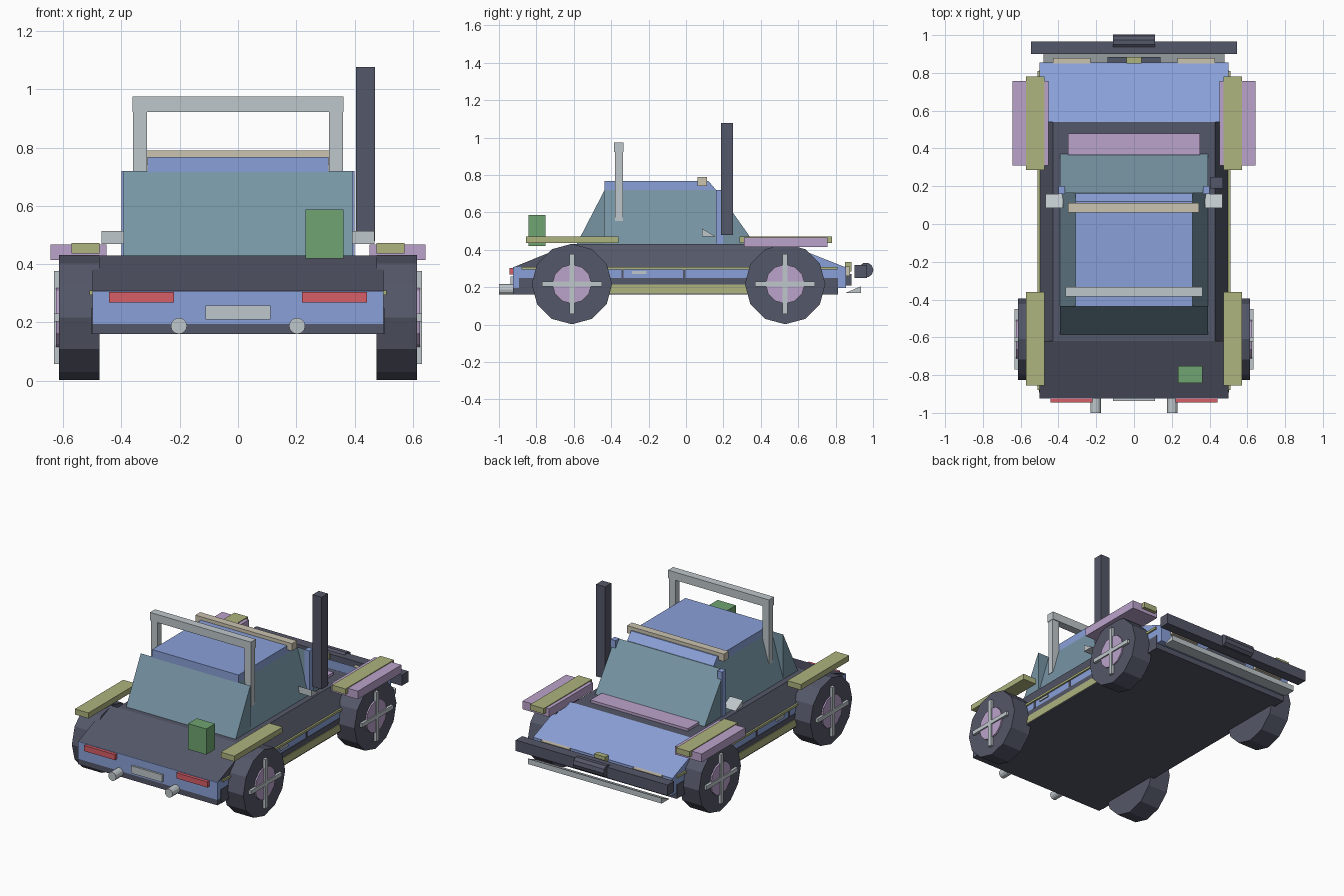
import bpy, math
from mathutils import Matrix, Vector

if "Cube" in bpy.data.objects:
    bpy.data.objects.remove(bpy.data.objects["Cube"])


def material(name, code):
    rgb = [int(code[i:i + 2], 16) / 255 for i in (0, 2, 4)]
    lin = [c / 12.92 if c < 0.04045 else ((c + 0.055) / 1.055) ** 2.4 for c in rgb]
    m = bpy.data.materials.new(name)
    m.diffuse_color = (*lin, 1)
    m.use_nodes = True
    m.node_tree.nodes["Principled BSDF"].inputs["Base Color"].default_value = m.diffuse_color
    return m


BLUE = material("body blue", "8AA0D8")
DARK = material("dark slate", "545768")
GLASS = material("glass teal", "7795A4")
OLIVE = material("olive trim", "AEB37E")
MAUVE = material("mauve trim", "BBA3CB")
GREEN = material("can green", "70A572")
RED = material("tail red", "D65E66")
METAL = material("light metal", "BFC7CB")
BEIGE = material("lamp beige", "CBC3B0")


def mesh(name, verts, faces, mat):
    me = bpy.data.meshes.new(name)
    me.from_pydata(verts, [], faces)
    me.materials.append(mat)
    ob = bpy.data.objects.new(name, me)
    bpy.context.collection.objects.link(ob)
    return ob


def box(name, x, y, z, mat):
    return prism(name, x, [(y[0], z[0]), (y[1], z[0]), (y[1], z[1]), (y[0], z[1])], mat)


def prism(name, x, profile, mat, top_inset=0):
    """Extrude a (y, z) profile along x; top_inset narrows its highest points."""
    n = len(profile)
    top = max(p[1] for p in profile)
    verts = []
    for side, xx in ((1, x[0]), (-1, x[1])):
        for y, z in profile:
            verts.append((xx + side * (top_inset if z == top else 0), y, z))
    faces = [tuple(range(n))[::-1], tuple(range(n, 2 * n))]
    faces += [(i, (i + 1) % n, n + (i + 1) % n, n + i) for i in range(n)]
    return mesh(name, verts, faces, mat)


def cylinder(name, center, radius, x_or_y, depth, mat, sides):
    bpy.ops.mesh.primitive_cylinder_add(vertices=sides, radius=radius, depth=depth)
    ob = bpy.context.object
    ob.name = name
    rot = Matrix.Rotation(math.pi / 2, 4, 'Y' if x_or_y == 'x' else 'X')
    ob.data.transform(Matrix.Translation(Vector(center)) @ rot)
    ob.data.materials.append(mat)
    return ob


def span(s, a, b):
    return tuple(sorted((s * a, s * b)))


# Lower body, tail, deck and hood
box("body", (-.5, .5), (-.925, .855), (.195, .308), BLUE)
box("chassis", (-.503, .503), (-.893, .813), (.16, .25), DARK)
box("rear_valance", (-.5, .5), (-.925, -.88), (.16, .195), DARK)
prism("tail_deck", (-.5, .5), [(-.925, .306), (-.62, .306), (-.62, .43)], DARK)
prism("mid_deck", (-.5, .5), [(-.62, .306), (.54, .306), (.54, .43), (-.62, .43)], DARK, .07)
prism("hood", (-.5, .5), [(.54, .306), (.855, .306), (.54, .43)], BLUE)
box("cowl_strip", (-.35, .35), (.365, .48), (.425, .447), MAUVE)

# Cabin
prism("side_glass", (-.393, .393), [(-.435, .43), (.165, .43), (.165, .72), (-.435, .72)], GLASS, .083)
prism("rear_glass", (-.393, .393), [(-.585, .43), (-.435, .43), (-.435, .72)], GLASS)
prism("windshield", (-.393, .393), [(.165, .43), (.37, .43), (.165, .72)], GLASS)
prism("roof", (-.31, .31), [(-.437, .715), (.165, .715), (.12, .768), (-.437, .768)], BLUE)
box("roof_lamp_bar", (-.35, .345), (.062, .112), (.742, .79), BEIGE)

# Roll bar
box("roll_bar_top", (-.362, .362), (-.385, -.333), (.923, .975), METAL)

# Rear details
box("number_plate", (-.112, .112), (-.937, -.92), (.21, .258), METAL)
box("fuel_can", (.232, .362), (-.842, -.752), (.42, .587), GREEN)
box("snorkel", (.405, .47), (.187, .25), (.48, 1.077), DARK)

# Nose details
box("grille", (-.14, .14), (.85, .885), (.21, .27), DARK)
box("nose_badge", (-.04, .04), (.85, .885), (.285, .335), OLIVE)
box("front_bumper", (-.545, .545), (.9, .967), (.25, .32), DARK)
cylinder("winch", (0, .962, .292), .04, 'x', .22, DARK, 10)
prism("skid_plate", (-.48, .48), [(.855, .17), (.935, .17), (.935, .205)], METAL)

for s, side in ((1, "right"), (-1, "left")):
    # Pillars, mirrors and roll bar legs
    box("pillar_" + side, span(s, .365, .4), (.16, .2), (.43, .72), BLUE)
    prism("mirror_" + side, span(s, .375, .468),
          [(.085, .47), (.16, .47), (.085, .514)], METAL)
    box("roll_bar_leg_" + side, span(s, .312, .36), (-.38, -.338), (.555, .93), METAL)
    # Side trim
    box("belt_trim_" + side, span(s, .49, .51), (-.88, .81), (.295, .309), OLIVE)
    box("sill_" + side, span(s, .48, .508), (-.42, .34), (.167, .215), OLIVE)
    for y in (-.34, -.01):
        box("door_gap_" + side, span(s, .495, .504), (y - .006, y + .006), (.25, .296), DARK)
    box("door_handle_" + side, span(s, .495, .508), (-.29, -.21), (.272, .286), METAL)
    # Lamps and exhaust
    box("tail_lamp_" + side, span(s, .22, .442), (-.945, -.92), (.268, .304), RED)
    box("headlamp_" + side, span(s, .23, .43), (.85, .878), (.26, .31), BEIGE)
    cylinder("exhaust_" + side, (s * .203, -.93, .188), .028, 'y', .14, METAL, 12)
    # Fenders
    box("front_flare_" + side, span(s, .452, .643), (.31, .757), (.414, .467), MAUVE)
    for end, y in (("front", .285), ("rear", -.855)):
        box(f"{end}_fender_{side}", span(s, .475, .572), (y, y + .495), (.436, .472), OLIVE)
    # Wheels with hub discs and crossed spokes
    for end, y in (("front", .53), ("rear", -.61)):
        cylinder(f"{end}_wheel_{side}", (s * .545, y, .217), .215, 'x', .14, DARK, 12)
        cylinder(f"{end}_hub_{side}", (s * .6, y, .217), .105, 'x', .048, MAUVE, 12)
        box(f"{end}_spoke_v_{side}", span(s, .6, .632), (y - .013, y + .013), (.057, .377), METAL)
        box(f"{end}_spoke_h_{side}", span(s, .6, .632), (y - .16, y + .16), (.204, .23), METAL)

# Consistent outward faces
import bmesh
for ob in bpy.context.collection.objects:
    bm = bmesh.new()
    bm.from_mesh(ob.data)
    bmesh.ops.recalc_face_normals(bm, faces=bm.faces)
    bm.to_mesh(ob.data)
    bm.free()
